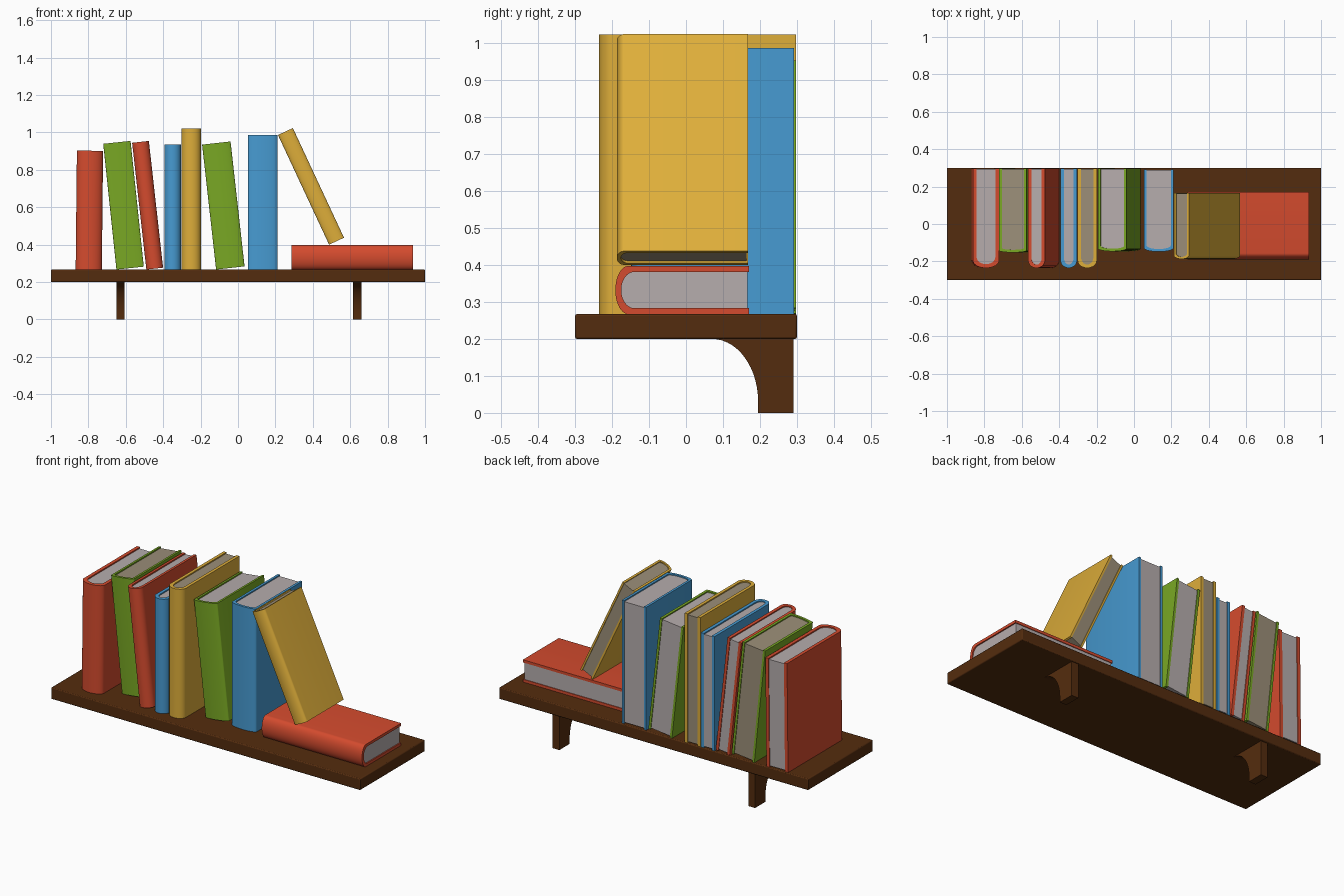
import bpy, bmesh, math
from mathutils import Matrix

if "Cube" in bpy.data.objects:
    bpy.data.objects.remove(bpy.data.objects["Cube"])


def material(name, rgb):
    # sRGB 0-255 to linear
    lin = [((c / 255 + 0.055) / 1.055) ** 2.4 if c > 10 else c / 255 / 12.92 for c in rgb]
    m = bpy.data.materials.new(name)
    m.diffuse_color = (*lin, 1)
    m.use_nodes = True
    m.node_tree.nodes["Principled BSDF"].inputs["Base Color"].default_value = m.diffuse_color
    return m


MATS = {
    "wood": material("dark wood", (84, 44, 14)),
    "red": material("red cover", (212, 75, 46)),
    "green": material("green cover", (121, 168, 36)),
    "blue": material("blue cover", (71, 155, 210)),
    "yellow": material("yellow cover", (222, 174, 58)),
    "white": material("pale pages", (182, 173, 173)),
    "tan": material("tan pages", (156, 143, 121)),
}


def finish(bm, name, mat, matrix=Matrix()):
    bmesh.ops.recalc_face_normals(bm, faces=bm.faces)
    me = bpy.data.meshes.new(name)
    bm.to_mesh(me)
    bm.free()
    me.polygons.foreach_set("use_smooth", [True] * len(me.polygons))
    me.set_sharp_from_angle(angle=math.radians(30))
    me.materials.append(MATS[mat])
    ob = bpy.data.objects.new(name, me)
    ob.matrix_world = matrix
    bpy.context.collection.objects.link(ob)
    return ob


def bevel(ob, width):
    mod = ob.modifiers.new("soft_edges", "BEVEL")
    mod.width = width
    mod.segments = 2


def outline(x0, x1, y0, y1, d, n=20):
    """Book section: open at the back (y1), spine rounded by depth d at the front."""
    c, h = (x0 + x1) / 2, (x1 - x0) / 2
    arc = [math.pi * (1 - i / n) for i in range(n + 1)]
    return ([(x0, y1)] + [(c + h * math.cos(a), y0 + d - d * math.sin(a)) for a in arc]
            + [(x1, y1)])


def prism(points, z0, z1):
    bm = bmesh.new()
    face = bm.faces.new([bm.verts.new((x, y, z0)) for x, y in points])
    ext = bmesh.ops.extrude_face_region(bm, geom=[face])["geom"]
    bmesh.ops.translate(bm, vec=(0, 0, z1 - z0),
                        verts=[v for v in ext if isinstance(v, bmesh.types.BMVert)])
    if face not in bm.faces[:]:
        bm.faces.new([v for v in bm.verts if v not in ext])
    return bm


def book(name, cover, pages, x, z, thick, height, lean, y0, y1, d, c):
    """x, z is the lower left corner in the front view, lean in degrees about y."""
    mat = Matrix.Translation((x, 0, z)) @ Matrix.Rotation(math.radians(lean), 4, "Y")
    out = outline(0, thick, y0, y1, d)
    inn = outline(c, thick - c, y0 + c, y1, d)
    # wrapped cover
    bm = bmesh.new()
    rings = [[bm.verts.new((px, py, pz)) for px, py in pts]
             for pts, pz in ((out, 0), (out, height), (inn, height), (inn, 0))]
    for k in range(4):
        a, b = rings[k], rings[(k + 1) % 4]
        for i in range(len(a) - 1):
            bm.faces.new((a[i], a[i + 1], b[i + 1], b[i]))
    for i in (0, -1):
        bm.faces.new([r[i] for r in rings])
    finish(bm, name + "_cover", cover, mat)
    # page block
    block = outline(c, thick - c, y0 + c, y1 - 0.004, d)
    finish(prism(block, 0.007, height - 0.007), name + "_pages", pages, mat)


# shelf board
bm = bmesh.new()
bmesh.ops.create_cube(bm, size=1, matrix=Matrix.Translation((0, 0, 0.2335))
                      @ Matrix.Diagonal((2, 0.6, 0.067, 1)))
bevel(finish(bm, "shelf_board", "wood"), 0.005)

# curved brackets, profile in (y, z) extruded along x
curve = [(0.07 + 0.125 * math.sin(t), 0.03 + 0.17 * math.cos(t))
         for t in [math.pi / 2 * i / 14 for i in range(15)]]
profile = curve + [(0.195, 0), (0.29, 0), (0.29, 0.201), (0.07, 0.201)]
axes = Matrix(((0, 0, 1, 0), (1, 0, 0, 0), (0, 1, 0, 0), (0, 0, 0, 1)))
for side, cx in (("left", -0.628), ("right", 0.638)):
    finish(prism(profile, -0.022, 0.022), side + "_bracket", "wood",
           Matrix.Translation((cx, 0, 0)) @ axes)

# books: name, cover, pages, x, z, thickness, height, lean, front y, back y, spine depth, board
S = 0.267
for b in [
    ("first_red_book", "red", "white", -0.868, S + 0.001, 0.14, 0.635, 0.6, -0.235, 0.297, 0.04, 0.02),
    ("first_green_book", "green", "tan", -0.65, S, 0.147, 0.676, -6, -0.152, 0.297, 0.01, 0.014),
    ("thin_red_book", "red", "white", -0.49, S, 0.09, 0.682, -6.4, -0.235, 0.297, 0.04, 0.017),
    ("thin_blue_book", "blue", "white", -0.393, S, 0.088, 0.669, 0, -0.235, 0.297, 0.04, 0.018),
    ("tall_yellow_book", "yellow", "tan", -0.301, S, 0.102, 0.755, 0, -0.235, 0.297, 0.04, 0.018),
    ("second_green_book", "green", "white", -0.117, S, 0.153, 0.672, -6.4, -0.146, 0.297, 0.015, 0.014),
    ("thick_blue_book", "blue", "white", 0.053, S, 0.158, 0.719, 0, -0.148, 0.292, 0.02, 0.014),
    ("leaning_yellow_book", "yellow", "tan", 0.487, 0.4, 0.088, 0.647, -25, -0.187, 0.167, 0.02, 0.011),
    ("lying_red_book", "red", "white", 0.287, 0.397, 0.13, 0.649, 90, -0.191, 0.17, 0.035, 0.016),
]:
    book(*b)
